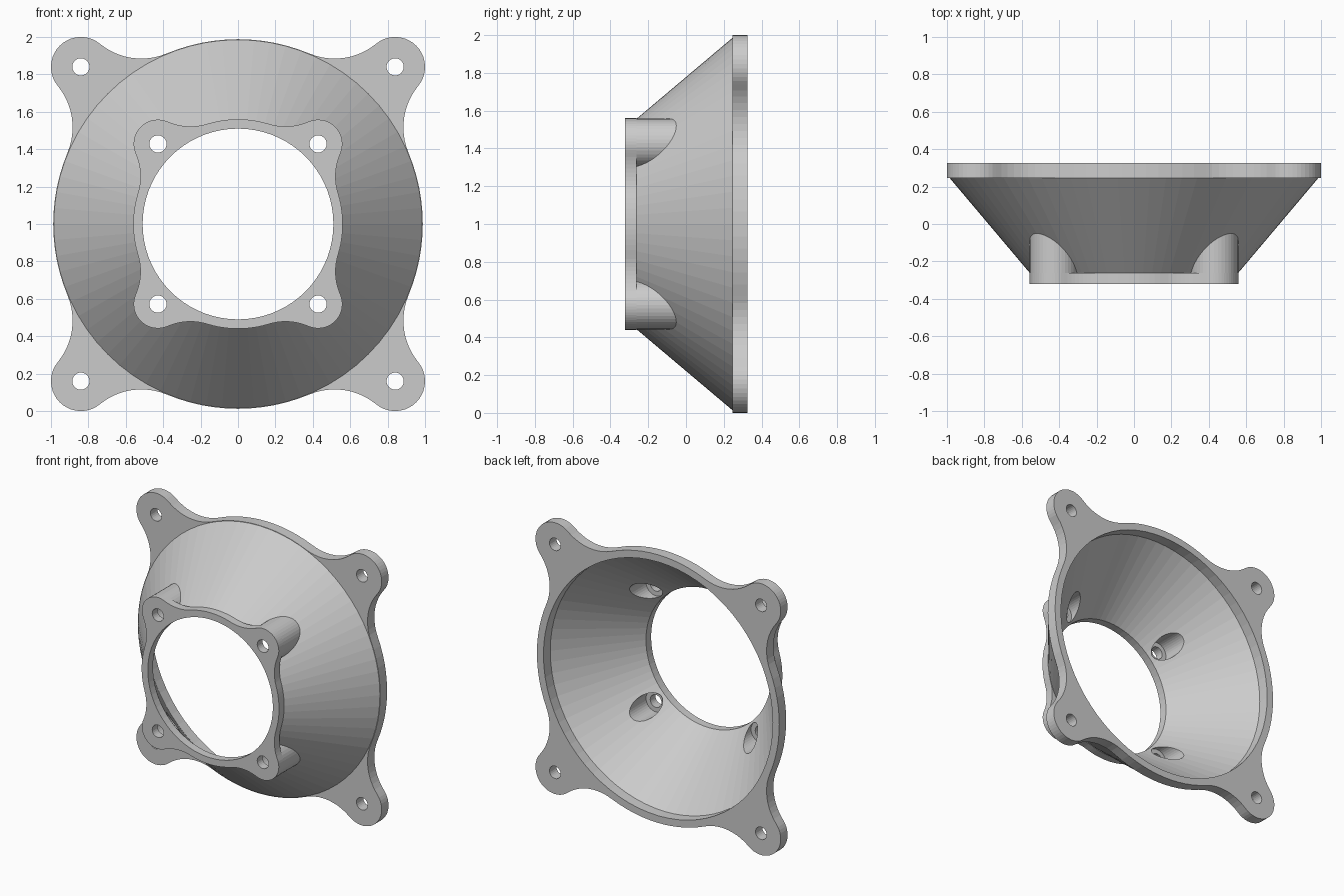
import bpy, bmesh, math
from mathutils import Vector

if "Cube" in bpy.data.objects:
    bpy.data.objects.remove(bpy.data.objects["Cube"])

CZ = 1.0                       # height of the duct axis (runs along y)
Y0, Y1, Y2, Y3 = -0.322, -0.262, 0.245, 0.325   # plate faces front to back
SMALL, BIG = 0.428, 0.84       # bolt offsets of the two plates
CORNERS = [(sx, sz) for sx in (-1, 1) for sz in (-1, 1)]


def loft(name, rings):
    """Closed solid from rings of 3D points, capped at both ends."""
    bm = bmesh.new()
    vs = [[bm.verts.new(p) for p in ring] for ring in rings]
    n = len(vs[0])
    for a, b in zip(vs, vs[1:]):
        for i in range(n):
            j = (i + 1) % n
            bm.faces.new((a[i], a[j], b[j], b[i]))
    bm.faces.new(vs[0])
    bm.faces.new(vs[-1])
    bmesh.ops.recalc_face_normals(bm, faces=bm.faces)
    me = bpy.data.meshes.new(name)
    bm.to_mesh(me)
    bm.free()
    ob = bpy.data.objects.new(name, me)
    bpy.context.collection.objects.link(ob)
    return ob


def turned(name, profile, x=0.0, z=0.0, n=72):
    """Solid turned about a y-parallel axis from (radius, y) points."""
    return loft(name, [[(x + r * math.cos(2 * math.pi * i / n), y,
                         CZ + z + r * math.sin(2 * math.pi * i / n))
                        for i in range(n)] for r, y in profile])


def arc(c, r, a0, a1, n):
    return [(c[0] + r * math.cos(a0 + (a1 - a0) * i / n),
             c[1] + r * math.sin(a0 + (a1 - a0) * i / n)) for i in range(n + 1)]


def eared_plate(name, R, offset, ear, fil, ya, yb):
    """Round plate with four filleted corner ears."""
    d = offset * math.sqrt(2)
    al = math.acos(((R + fil) ** 2 + d * d - (ear + fil) ** 2) / (2 * (R + fil) * d))
    f = ((R + fil) * math.cos(al), (R + fil) * math.sin(al))
    be = math.atan2(f[1], f[0] - d)
    half = (arc((d, 0), ear, 0, be, 10)
            + arc(f, fil, be + math.pi, al + math.pi, 10)[1:]
            + arc((0, 0), R, al, math.pi / 4, 6)[1:])
    corner = [(x, -y) for x, y in reversed(half[1:-1])] + half
    pts = []
    for k in range(4):
        a = math.pi / 4 + k * math.pi / 2
        c, s = math.cos(a), math.sin(a)
        pts += [(x * c - y * s, x * s + y * c) for x, y in corner]
    return loft(name, [[(x, y, CZ + z) for x, z in pts] for y in (ya, yb)])


def combine(base, other, op):
    mod = base.modifiers.new("bool", 'BOOLEAN')
    mod.operation, mod.solver, mod.object = op, 'EXACT', other
    dg = bpy.context.evaluated_depsgraph_get()
    me = bpy.data.meshes.new_from_object(base.evaluated_get(dg))
    base.modifiers.clear()
    base.data = me
    bpy.data.objects.remove(other)


# outer cone, with its ends buried in the two plates
body = turned("duct_adapter", [(0.50, -0.295), (0.557, Y1), (0.985, Y2), (0.985, 0.29)])

# mounting plates
combine(body, eared_plate("large_plate", 0.988, BIG, 0.16, 0.35, Y2, Y3), 'UNION')
combine(body, eared_plate("small_plate", 0.56, SMALL, 0.13, 0.305, Y0, Y1), 'UNION')

# screw bosses running from the small plate into the cone
for sx, sz in CORNERS:
    combine(body, turned("boss", [(0.1295, -0.29), (0.1295, 0.0)],
                         sx * SMALL, sz * SMALL, 40), 'UNION')

# tapered bore
combine(body, turned("bore", [(0.51, -0.5), (0.51, Y1), (0.935, Y2), (0.935, 0.5)]),
        'DIFFERENCE')

# screw pockets and bolt holes
for sx, sz in CORNERS:
    x, z = sx * SMALL, sz * SMALL
    combine(body, turned("pocket", [(0.08, -0.26), (0.08, 0.01)], x, z, 32), 'DIFFERENCE')
    combine(body, turned("small_hole", [(0.046, -0.5), (0.046, -0.2)], x, z, 24), 'DIFFERENCE')
    combine(body, turned("large_hole", [(0.046, 0.1), (0.046, 0.5)],
                         sx * BIG, sz * BIG, 24), 'DIFFERENCE')

mat = bpy.data.materials.new("light grey")
mat.diffuse_color = (0.6, 0.6, 0.6, 1)
mat.use_nodes = True
mat.node_tree.nodes["Principled BSDF"].inputs["Base Color"].default_value = mat.diffuse_color
body.data.materials.clear()
body.data.materials.append(mat)
for p in body.data.polygons:
    p.material_index = 0
    p.use_smooth = False
